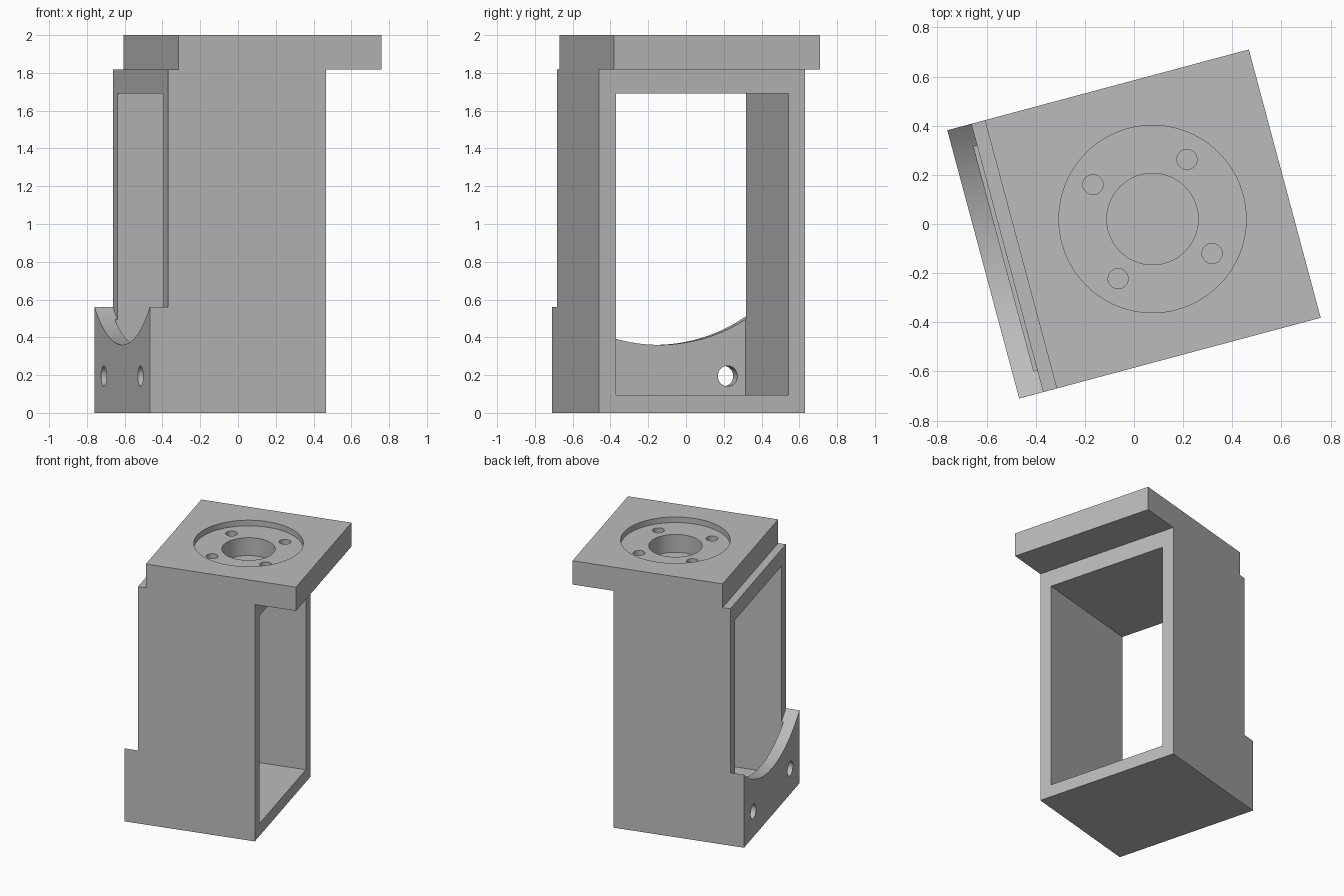
import bpy, bmesh, math
from mathutils import Matrix, Vector

cube = bpy.data.objects.get("Cube")
if cube:
    bpy.data.objects.remove(cube, do_unlink=True)

grey = bpy.data.materials.new("plain grey")
grey.use_nodes = True
colour = (0.5, 0.5, 0.5, 1)
grey.diffuse_color = colour
grey.node_tree.nodes["Principled BSDF"].inputs["Base Color"].default_value = colour

TURN = math.radians(15)          # the whole bracket is turned about z
HALF_WIDTH = 0.565
BACK, WALL, LIP = 0.33, -0.534, -0.635
TOP, SHELF = 2.0, 1.818


def add_object(name, bm):
    bmesh.ops.recalc_face_normals(bm, faces=bm.faces)
    mesh = bpy.data.meshes.new(name)
    bm.to_mesh(mesh)
    bm.free()
    mesh.materials.append(grey)
    obj = bpy.data.objects.new(name, mesh)
    bpy.context.collection.objects.link(obj)
    return obj


def prism(name, profile, half_width):
    """Extrude an x-z outline evenly to both sides along y."""
    bm = bmesh.new()
    face = bm.faces.new([bm.verts.new((x, -half_width, z)) for x, z in profile])
    new = bmesh.ops.extrude_face_region(bm, geom=[face])["geom"]
    verts = [v for v in new if isinstance(v, bmesh.types.BMVert)]
    bmesh.ops.translate(bm, vec=(0, 2 * half_width, 0), verts=verts)
    return add_object(name, bm)


def cylinder(name, start, end, radius, sides):
    """Cylinder between two points."""
    start, end = Vector(start), Vector(end)
    axis = end - start
    spin = axis.to_track_quat("Z", "Y").to_matrix().to_4x4()
    bm = bmesh.new()
    bmesh.ops.create_cone(bm, cap_ends=True, segments=sides, radius1=radius,
                          radius2=radius, depth=axis.length,
                          matrix=Matrix.Translation((start + end) / 2) @ spin)
    return add_object(name, bm)


def cut(target, cutter):
    cutter.hide_render = True
    mod = target.modifiers.new("cut", "BOOLEAN")
    mod.operation = "DIFFERENCE"
    mod.solver = "EXACT"
    mod.object = cutter
    bpy.context.view_layer.objects.active = target
    bpy.ops.object.modifier_apply(modifier=mod.name)
    bpy.data.objects.remove(cutter, do_unlink=True)


# Body with front lip, stepped wall and overhanging top plate
body = prism("motor_bracket", [
    (LIP, 0), (BACK, 0), (BACK, SHELF), (-LIP, SHELF), (-LIP, TOP),
    (-0.477, TOP), (-0.477, SHELF), (WALL, SHELF), (WALL, 0.56), (LIP, 0.56)],
    HALF_WIDTH)

# Rectangular tunnel, stopping short of the lip
cut(body, prism("tunnel_cutter", [
    (-0.549, 0.095), (0.5, 0.095), (0.5, 1.69), (-0.549, 1.69)], 0.473))

# Round scoop in the lip
radius = 0.898
cut(body, cylinder("scoop_cutter", (-0.8, 0, 0.36 + radius),
                   (WALL, 0, 0.36 + radius), radius, 128))

# Two bolt holes through the lip
for side in (-1, 1):
    cut(body, cylinder("lip_hole_cutter", (-0.8, side * 0.375, 0.195),
                       (-0.45, side * 0.375, 0.195), 0.054, 32))

# Recess, centre bore and four screw holes in the top plate
centre = 0.078
for size, floor, sides in ((0.381, 1.957, 96), (0.186, 1.82, 64)):
    cut(body, cylinder("bore_cutter", (centre, 0, floor), (centre, 0, 2.1), size, sides))
for i in range(4):
    a = math.radians(45 + 90 * i)
    x, y = centre + 0.28 * math.cos(a), 0.28 * math.sin(a)
    cut(body, cylinder("screw_hole_cutter", (x, y, 1.82), (x, y, 2.1), 0.041, 32))

# Turn into place and keep hard edges crisp
body.data.transform(Matrix.Rotation(TURN, 4, "Z"))
bpy.ops.object.select_all(action="DESELECT")
body.select_set(True)
bpy.context.view_layer.objects.active = body
bpy.ops.object.shade_smooth_by_angle(angle=math.radians(30))
